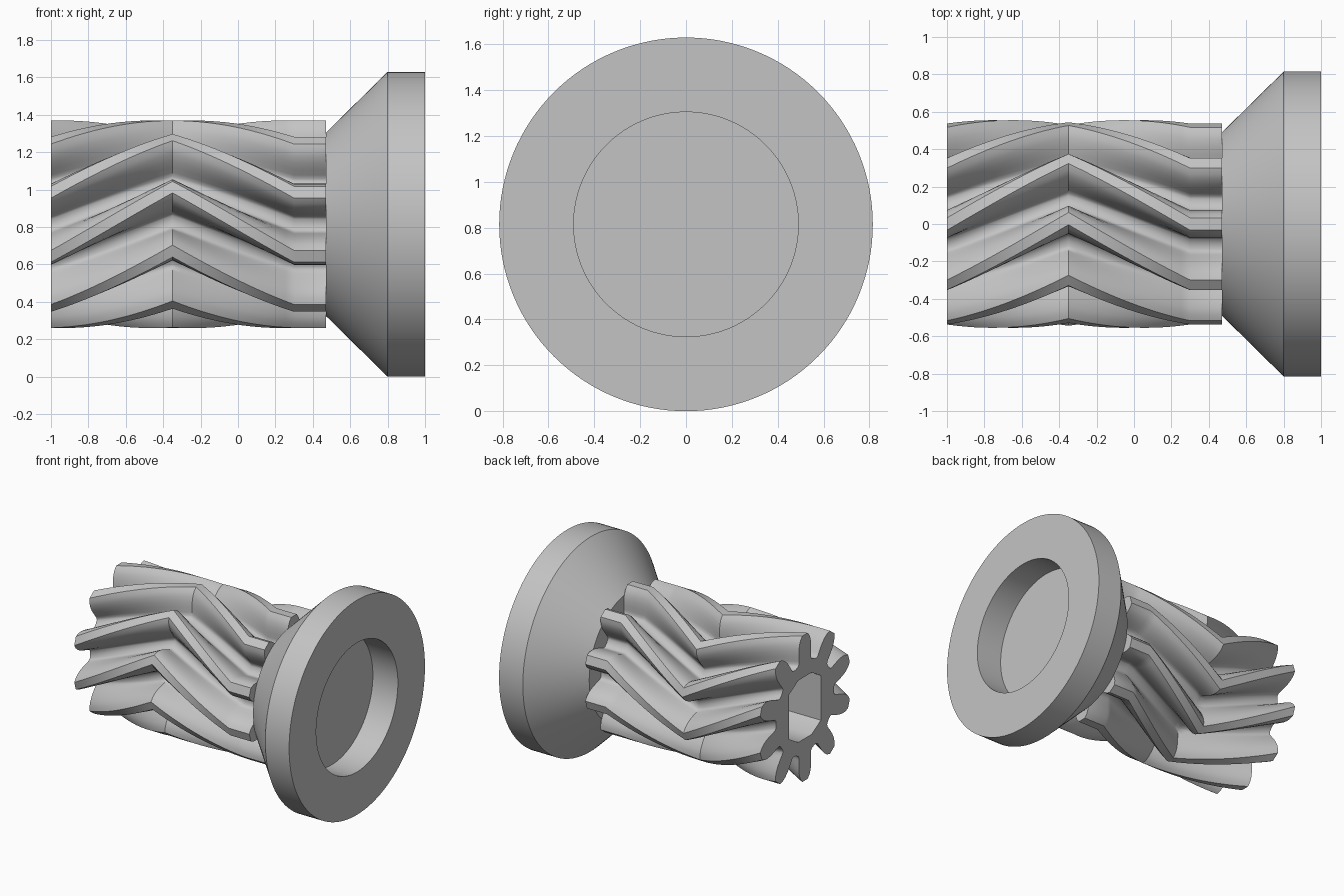
import bpy, bmesh
from math import sin, cos, radians, tau

cube = bpy.data.objects.get("Cube")
if cube:
    bpy.data.objects.remove(cube, do_unlink=True)

AXIS_Z = 0.815
TEETH = 10
PITCH = 360 / TEETH
TWIST = 39

grey = bpy.data.materials.new("plain_grey")
grey.use_nodes = True
grey.diffuse_color = (0.55, 0.55, 0.55, 1)
grey.node_tree.nodes["Principled BSDF"].inputs["Base Color"].default_value = (0.55, 0.55, 0.55, 1)


def tube(name, rings, cap_start=True, cap_end=True):
    """Skin a list of (x, [(y, z), ...]) cross-sections along the x axis."""
    bm = bmesh.new()
    loops = [[bm.verts.new((x, y, AXIS_Z + z)) for y, z in pts] for x, pts in rings]
    n = len(loops[0])
    for a, b in zip(loops, loops[1:]):
        for i in range(n):
            j = (i + 1) % n
            bm.faces.new((a[i], a[j], b[j], b[i]))
    if cap_start:
        bm.faces.new(loops[0])
    if cap_end:
        bm.faces.new(loops[-1])
    bmesh.ops.recalc_face_normals(bm, faces=bm.faces)
    mesh = bpy.data.meshes.new(name)
    bm.to_mesh(mesh)
    bm.free()
    mesh.materials.append(grey)
    obj = bpy.data.objects.new(name, mesh)
    bpy.context.collection.objects.link(obj)
    return obj


def activate(obj):
    bpy.ops.object.select_all(action="DESELECT")
    obj.select_set(True)
    bpy.context.view_layer.objects.active = obj


def smooth(obj, angle):
    activate(obj)
    bpy.ops.object.shade_smooth_by_angle(angle=radians(angle))


def circle(r, n=128):
    return [(r * cos(tau * i / n), r * sin(tau * i / n)) for i in range(n)]


# Half of one tooth: radius and angle from the tooth centre, root to tip
half_tooth = [(0.35, 13.5), (0.362, 11.6), (0.385, 10.9), (0.42, 10.2),
              (0.4625, 9.2), (0.50, 7.7), (0.53, 5.9), (0.555, 3.4)]
tooth = ([(0.346, -PITCH / 2)] + [(r, -a) for r, a in half_tooth]
         + [(r, a) for r, a in reversed(half_tooth)])


def gear_section(turn):
    pts = []
    for k in range(TEETH):
        for r, a in tooth:
            ang = radians(90 + k * PITCH + a - turn)
            pts.append((r * cos(ang), r * sin(ang)))
    return pts


# Herringbone gear: twist one way, back again, then a short straight neck
START, APEX, STOP, NECK = -1.0, -0.35, 0.3, 0.47
STEPS = 14
rings = []
for i in range(2 * STEPS + 1):
    t = i / STEPS
    x = START + (APEX - START) * t
    rings.append((x, gear_section(TWIST * (1 - abs(1 - t)))))
rings.append((NECK, gear_section(0)))
gear = tube("herringbone_gear", rings)

# Shaft bore with two flat sides
quarter = [(0.19, 0.17), (0.08, 0.235)]
bore_pts = (quarter + [(-y, z) for y, z in reversed(quarter)]
            + [(-y, -z) for y, z in quarter]
            + [(y, -z) for y, z in reversed(quarter)])
cutter = tube("bore_cutter", [(START - 0.1, bore_pts), (NECK + 0.1, bore_pts)])
cutter.hide_render = True
cut = gear.modifiers.new("bore", "BOOLEAN")
cut.operation = "DIFFERENCE"
cut.solver = "EXACT"
cut.object = cutter
activate(gear)
bpy.ops.object.modifier_apply(modifier=cut.name)
bpy.data.objects.remove(cutter, do_unlink=True)
smooth(gear, 38)

# Flared collar with a round recess in its outer face
profile = [(NECK, 0.49), (0.8, 0.815), (1.0, 0.815), (1.0, 0.49), (0.79, 0.49)]
collar = tube("flared_collar", [(x, circle(r)) for x, r in profile])
smooth(collar, 30)
